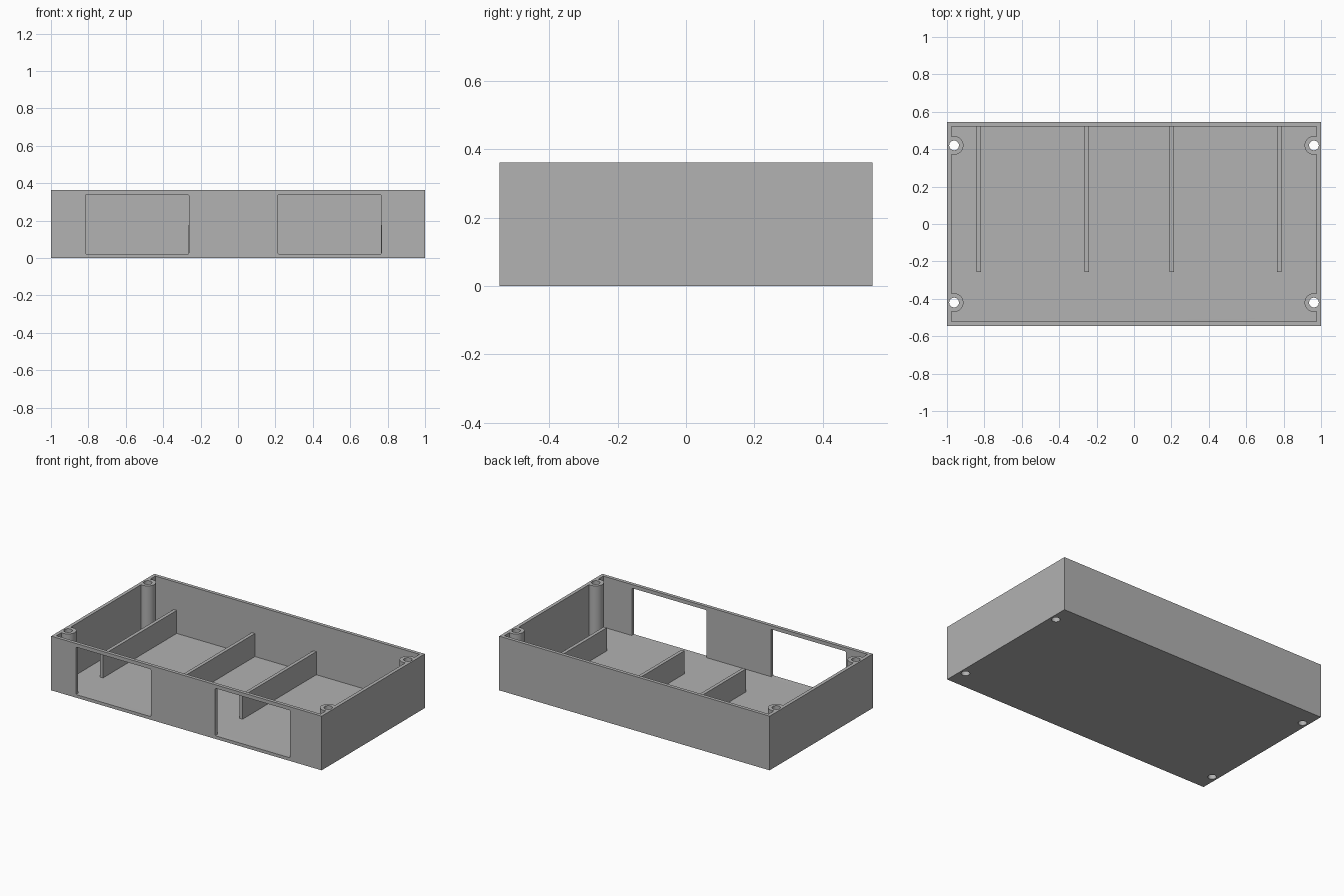
import bpy, bmesh
from mathutils import Matrix

if "Cube" in bpy.data.objects:
    bpy.data.objects.remove(bpy.data.objects["Cube"])

W, D, H = 1.0, 0.545, 0.362      # half width, half depth, height
WALL, FLOOR = 0.023, 0.021

grey = bpy.data.materials.new("plain grey")
grey.diffuse_color = (0.445, 0.445, 0.445, 1)
grey.use_nodes = True
grey.node_tree.nodes["Principled BSDF"].inputs["Base Color"].default_value = grey.diffuse_color


def finish(name, bm):
    mesh = bpy.data.meshes.new(name)
    bm.to_mesh(mesh)
    bm.free()
    mesh.materials.append(grey)
    obj = bpy.data.objects.new(name, mesh)
    bpy.context.collection.objects.link(obj)
    return obj


def box(name, x0, x1, y0, y1, z0, z1, round_y=0):
    bm = bmesh.new()
    bmesh.ops.create_cube(bm, size=1)
    for v in bm.verts:
        v.co = ((x0, x1)[v.co.x > 0], (y0, y1)[v.co.y > 0], (z0, z1)[v.co.z > 0])
    if round_y:
        edges = [e for e in bm.edges if abs(e.verts[0].co.y - e.verts[1].co.y) > 1e-4]
        bmesh.ops.bevel(bm, geom=edges, offset=round_y, segments=2, profile=0.5, affect='EDGES')
    return finish(name, bm)


def cylinder(name, x, y, r):
    bm = bmesh.new()
    bmesh.ops.create_cone(bm, cap_ends=True, segments=40, radius1=r, radius2=r, depth=1,
                          matrix=Matrix.Translation((x, y, 0.2)))
    return finish(name, bm)


def cut(obj, cutter):
    mod = obj.modifiers.new("cut", 'BOOLEAN')
    mod.operation, mod.solver, mod.object = 'DIFFERENCE', 'EXACT', cutter
    bpy.context.view_layer.objects.active = obj
    bpy.ops.object.modifier_apply(modifier=mod.name)
    bpy.data.objects.remove(cutter)


corners = [(sx * 0.962, sy * 0.42) for sx in (-1, 1) for sy in (-1, 1)]

# Cavity shape, leaving the screw posts standing against the side walls
cavity = box("cavity", -W + WALL, W - WALL, -D + WALL, D - WALL, FLOOR, H + 0.1)
for x, y in corners:
    cut(cavity, cylinder("post", x, y, 0.05))

# Tray with walls, posts, screw holes and two front openings
tray = box("tray", -W, W, -D, D, 0, H)
cut(tray, cavity)
for x, y in corners:
    cut(tray, cylinder("screw_hole", x, y, 0.026))
for x0, x1 in ((-0.816, -0.263), (0.213, 0.766)):
    cut(tray, box("front_opening", x0, x1, -D - 0.1, -D + WALL + 0.02, FLOOR, 0.338, 0.006))

bpy.ops.object.select_all(action='DESELECT')
tray.select_set(True)
bpy.context.view_layer.objects.active = tray
bpy.ops.object.shade_smooth_by_angle(angle=0.5)

# Low partitions running forward from the back wall
for i, x in enumerate((-0.83, -0.252, 0.202, 0.776)):
    box(f"partition_{i + 1}", x - 0.0115, x + 0.0115, -0.257, D - WALL + 0.005,
        FLOOR - 0.005, 0.175)
